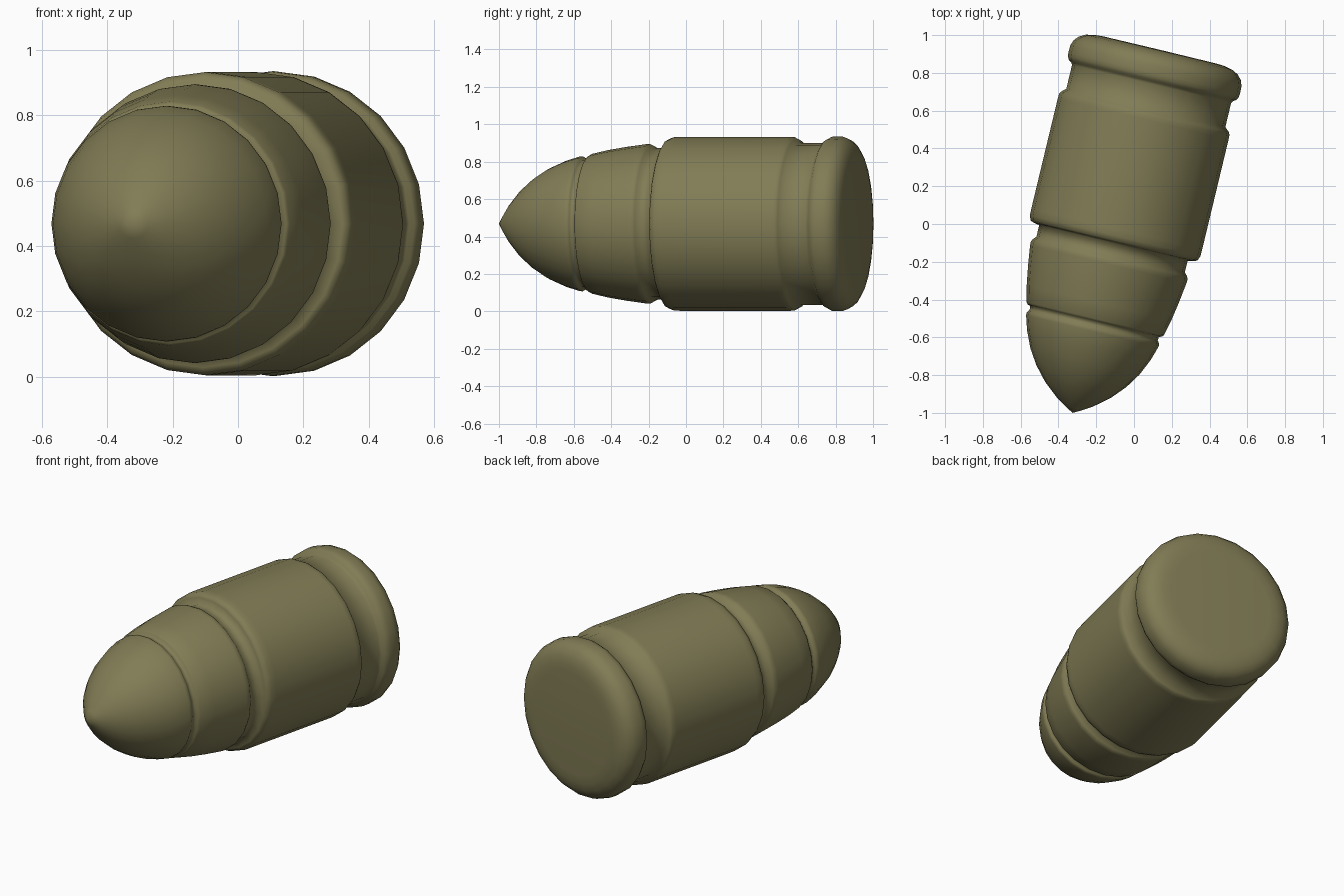
import bpy, bmesh, math
from mathutils import Matrix, Vector

if "Cube" in bpy.data.objects:
    bpy.data.objects.remove(bpy.data.objects["Cube"])

SIDES = 24
TILT = math.radians(13.5)
TIP = Vector((-0.325, -1.0, 0.468))

# (distance from tip, radius), one lathe profile from tip to base
nose = [(0, 0), (0.025, 0.045), (0.06, 0.10), (0.125, 0.179), (0.20, 0.245), (0.28, 0.297),
        (0.37, 0.337), (0.445, 0.360), (0.460, 0.361), (0.470, 0.355)]
front_groove = [(0.476, 0.349), (0.498, 0.350)]
shoulder = [(0.503, 0.366), (0.513, 0.374), (0.60, 0.394), (0.70, 0.411), (0.81, 0.426),
            (0.830, 0.427), (0.845, 0.420)]
rear_groove = [(0.862, 0.404), (0.925, 0.404)]
case = [(0.932, 0.440), (0.940, 0.455), (0.965, 0.464), (1.00, 0.465), (1.60, 0.465),
        (1.625, 0.464), (1.640, 0.456)]
rim_groove = [(1.660, 0.433), (1.790, 0.433)]
rim = [(1.803, 0.440), (1.812, 0.455), (1.830, 0.465), (1.85, 0.467), (1.89, 0.466),
       (1.920, 0.455), (1.945, 0.433), (1.963, 0.400), (1.973, 0.355), (1.976, 0.31), (1.977, 0)]
profile = nose + front_groove + shoulder + rear_groove + case + rim_groove + rim

# Spin the profile around the long axis (y)
bm = bmesh.new()
verts = [bm.verts.new((r, s, 0)) for s, r in profile]
edges = [bm.edges.new(pair) for pair in zip(verts, verts[1:])]
bmesh.ops.spin(bm, geom=verts + edges, cent=(0, 0, 0), axis=(0, 1, 0),
               angle=math.tau, steps=SIDES, use_merge=True)
bmesh.ops.remove_doubles(bm, verts=bm.verts, dist=0.0005)
bmesh.ops.recalc_face_normals(bm, faces=bm.faces)
for f in bm.faces:
    f.smooth = True

# Lay the body at its angle
bm.transform(Matrix.Translation(TIP) @ Matrix.Rotation(-TILT, 4, 'Z'))
mesh = bpy.data.meshes.new("cartridge_body")
bm.to_mesh(mesh)
bm.free()
body = bpy.data.objects.new("cartridge_body", mesh)
bpy.context.collection.objects.link(body)

# Olive finish
mat = bpy.data.materials.new("olive")
mat.diffuse_color = (0.22, 0.20, 0.09, 1)
mat.use_nodes = True
mat.node_tree.nodes["Principled BSDF"].inputs["Base Color"].default_value = mat.diffuse_color
mesh.materials.append(mat)
